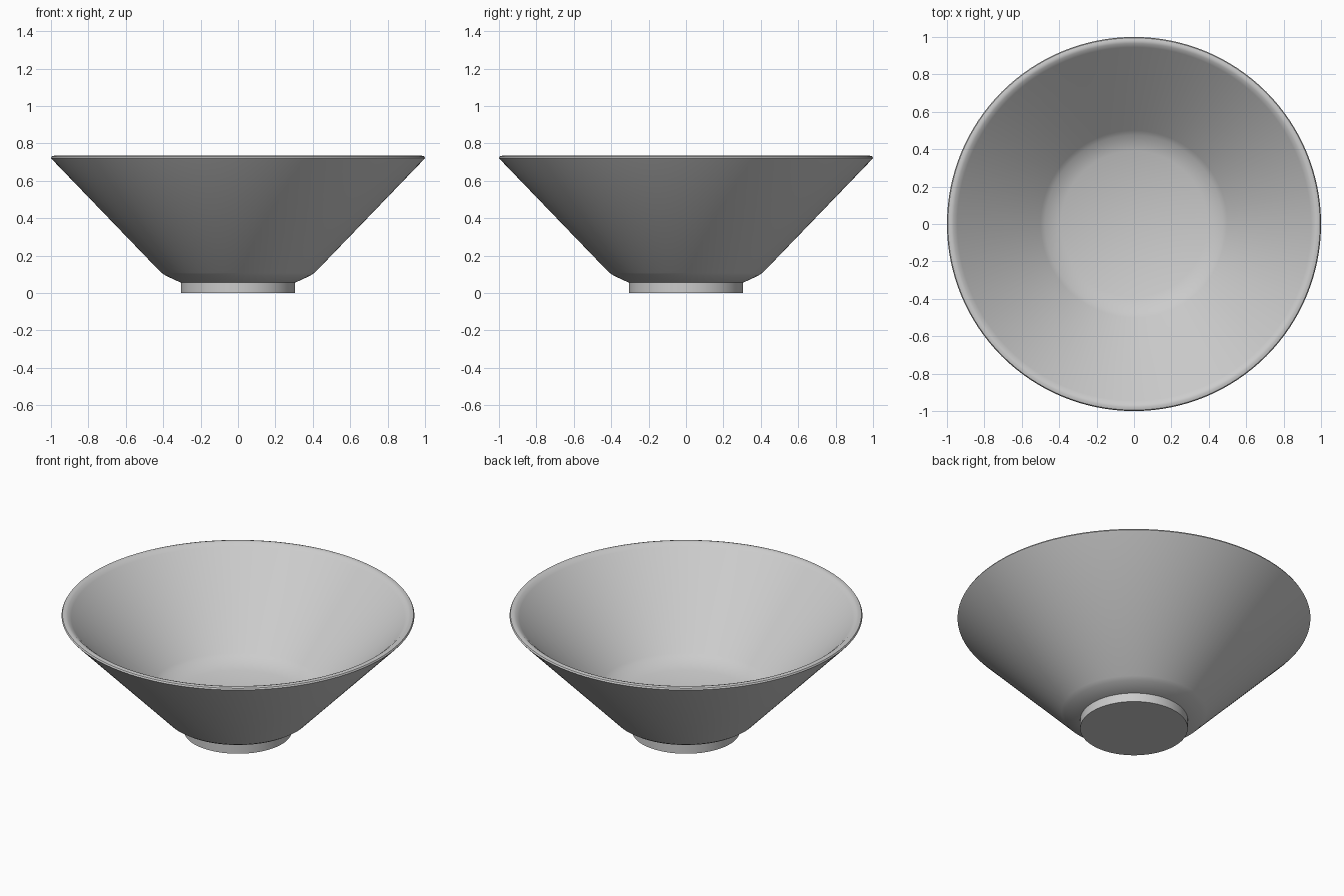
import bpy, bmesh, math

if "Cube" in bpy.data.objects:
    bpy.data.objects.remove(bpy.data.objects["Cube"])

SIDES = 128


def lathe(name, profile, angle):
    """Revolve an (r, z) profile that starts and ends on the z axis."""
    bm = bmesh.new()
    verts = [bm.verts.new((r, 0, z)) for r, z in profile]
    edges = [bm.edges.new(pair) for pair in zip(verts, verts[1:])]
    bmesh.ops.spin(bm, geom=verts + edges, cent=(0, 0, 0), axis=(0, 0, 1),
                   angle=math.tau, steps=SIDES, use_duplicate=False)
    bmesh.ops.remove_doubles(bm, verts=bm.verts, dist=0.0005)
    bmesh.ops.recalc_face_normals(bm, faces=bm.faces)
    mesh = bpy.data.meshes.new(name)
    bm.to_mesh(mesh)
    bm.free()
    obj = bpy.data.objects.new(name, mesh)
    bpy.context.collection.objects.link(obj)
    bpy.ops.object.select_all(action='DESELECT')
    obj.select_set(True)
    bpy.context.view_layer.objects.active = obj
    bpy.ops.object.shade_smooth_by_angle(angle=math.radians(angle))
    return obj


# Flared bowl: underside, outer wall, rounded rim, inner wall, flat floor
lathe("bowl", [
    (0, 0.055), (0.305, 0.055), (0.385, 0.092), (0.41, 0.108),
    (0.99, 0.71), (1.0, 0.722), (0.995, 0.731), (0.98, 0.735),
    (0.965, 0.731), (0.945, 0.715),
    (0.50, 0.255), (0.475, 0.236), (0.39, 0.197), (0, 0.197),
], 35)

# Short round foot with a closed base
lathe("foot", [(0, 0), (0.305, 0), (0.305, 0.06), (0, 0.06)], 30)
